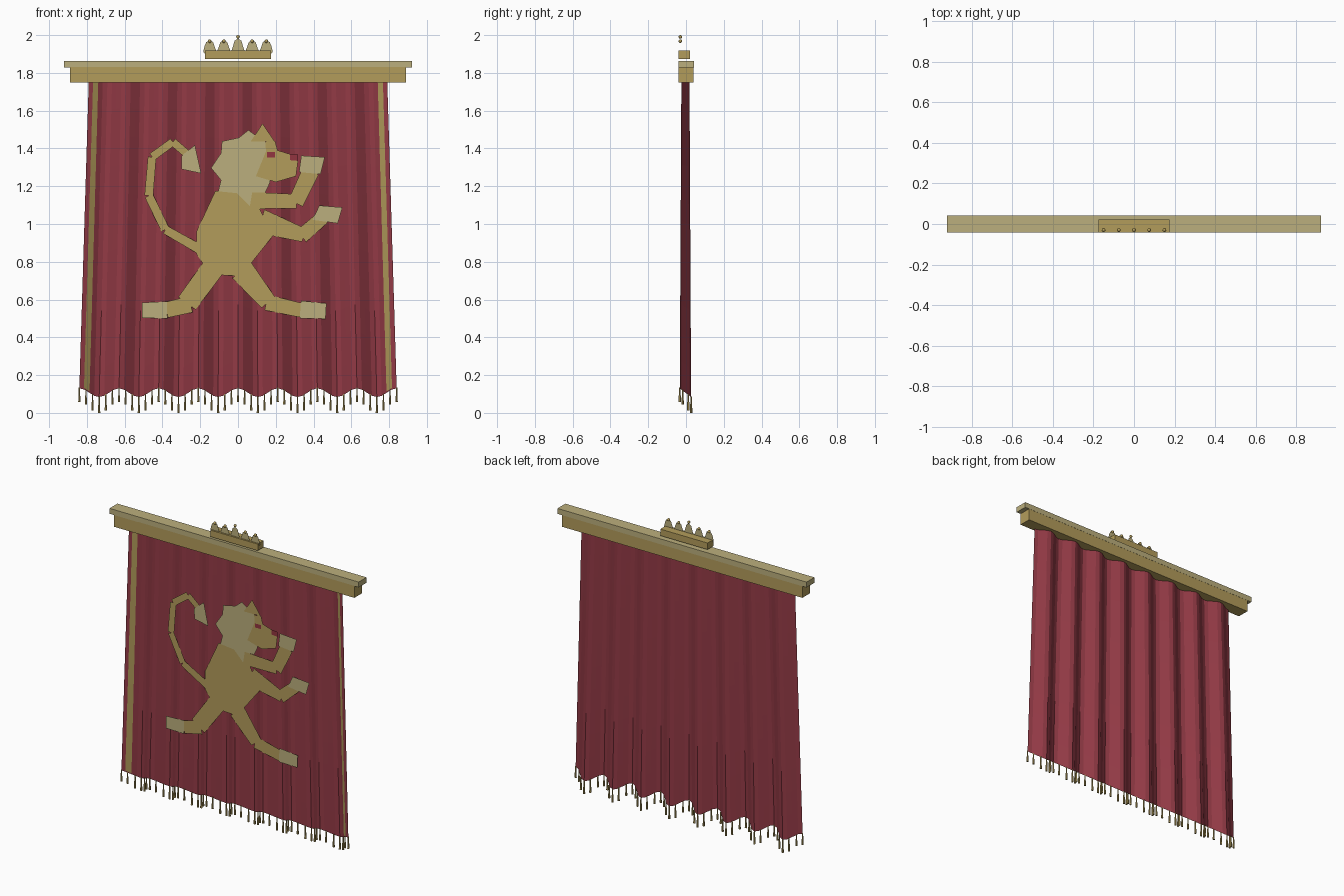
import bpy, bmesh, math
from mathutils import Vector, Matrix

if "Cube" in bpy.data.objects:
    bpy.data.objects.remove(bpy.data.objects["Cube"])


def material(name, rgb):
    m = bpy.data.materials.new(name)
    m.diffuse_color = (*rgb, 1)
    m.use_nodes = True
    m.node_tree.nodes["Principled BSDF"].inputs["Base Color"].default_value = m.diffuse_color
    return m


GOLD = material("old gold", (0.45, 0.335, 0.105))
PALE = material("pale gold", (0.50, 0.43, 0.205))
RED = material("crimson cloth", (0.29, 0.042, 0.06))
DARK = material("red detail", (0.29, 0.035, 0.05))


def finish(bm, name, mat, smooth=False):
    me = bpy.data.meshes.new(name)
    bm.to_mesh(me)
    bm.free()
    me.materials.append(mat)
    ob = bpy.data.objects.new(name, me)
    bpy.context.collection.objects.link(ob)
    for p in me.polygons:
        p.use_smooth = smooth
    return ob


def box(name, x, y0, y1, z0, z1, mat):
    bm = bmesh.new()
    bmesh.ops.create_cube(bm, size=1)
    for v in bm.verts:
        v.co = ((x if v.co.x > 0 else -x), (y1 if v.co.y > 0 else y0),
                (z1 if v.co.z > 0 else z0))
    return finish(bm, name, mat)


def plates(name, polys, y, mat):
    """Flat front-facing polygons given as (x, z) outlines."""
    bm = bmesh.new()
    for pts in polys:
        f = bm.faces.new([bm.verts.new((x, y, z)) for x, z in pts])
        f.normal_update()
        if f.normal.y > 0:
            f.normal_flip()
    return finish(bm, name, mat)


def limb(*pts):
    """Tapered quads along a path of (x, z, half width)."""
    out = []
    for (x0, z0, a), (x1, z1, b) in zip(pts, pts[1:]):
        d = Vector((x1 - x0, z1 - z0)).normalized()
        nx, nz = -d.y, d.x
        out.append([(x0 + nx * a, z0 + nz * a), (x1 + nx * b, z1 + nz * b),
                    (x1 - nx * b, z1 - nz * b), (x0 - nx * a, z0 - nz * a)])
    return out


# Hanging cloth: u runs across, t runs down
FOLDS, COLS, ROWS, TOP = 8, 64, 11, 1.76


def cloth(u, t, off=0.0):
    c = math.cos(2 * math.pi * FOLDS * u)
    amp = 0.0215 + 0.0085 * t
    bottom = 0.107 + 0.023 * c
    return Vector(((2 * u - 1) * (0.79 + 0.05 * t), -0.003 - amp * c - off,
                   TOP + (bottom - TOP) * t))


def sheet(name, us, rows, mat, off=0.0, t1=1.0):
    bm = bmesh.new()
    g = [[bm.verts.new(cloth(u, t1 * r / rows, off)) for u in us] for r in range(rows + 1)]
    for a, b in zip(g, g[1:]):
        for i in range(len(us) - 1):
            bm.faces.new((a[i], b[i], b[i + 1], a[i + 1]))
    return finish(bm, name, mat)


sheet("pleated_cloth", [i / COLS for i in range(COLS + 1)], ROWS, RED)
for side, us in (("left", (0.0145, 0.032)), ("right", (0.968, 0.9855))):
    sheet(side + "_trim", us, ROWS, GOLD, 0.002, 0.995)

# Fringe tassels along the hem
bm = bmesh.new()
for i in range(49):
    p = cloth(i / 48, 1)
    for r, drop, length in ((0.0045, 0.018, 0.044), (0.0068, 0.055, 0.036)):
        bmesh.ops.create_cone(bm, cap_ends=True, segments=6, radius1=r, radius2=r * 0.8,
                              depth=length,
                              matrix=Matrix.Translation(p - Vector((0, 0, drop))))
low = min(v.co.z for v in bm.verts)
for v in bm.verts:
    if v.co.z < low + 0.03:
        v.co.z = max(v.co.z - low, v.co.z - 0.011)
finish(bm, "fringe", GOLD)

# Wooden pelmet
box("rail", 0.89, -0.041, 0.041, 1.75, 1.83, GOLD)
box("rail_cap", 0.922, -0.041, 0.042, 1.828, 1.864, PALE)

# Crown: base, pointed plate, beads
box("crown_base", 0.175, -0.041, 0.022, 1.874, 1.918, GOLD)
outline = [(-0.172, 1.9), (-0.184, 1.91)]
bm = bmesh.new()
for i in range(5):
    cx = (i - 2) * 0.075
    h = 0.067 if i == 2 else 0.058
    outline += [(cx + dx, 1.916 + h * k) for dx, k in
                ((-0.034, 0.04), (-0.026, 0.4), (-0.018, 0.8), (0, 1),
                 (0.018, 0.8), (0.026, 0.4), (0.034, 0.04))]
    bmesh.ops.create_uvsphere(bm, u_segments=8, v_segments=6, radius=0.0095,
                              matrix=Matrix.Translation((cx, -0.03, 1.9905 if i == 2 else 1.968)))
finish(bm, "crown_beads", GOLD, True)
outline[2] = (-0.181, 1.925)
outline[3] = (-0.176, 1.945)
outline[-2] = (0.176, 1.945)
outline[-1] = (0.181, 1.925)
outline += [(0.184, 1.91), (0.172, 1.9)]
plates("crown_points", [outline], -0.03, PALE)

# Rampant beast emblem: body, limbs and tail
Y = -0.0345
plates("beast_body", [[(-.12, 1.175), (-.22, .96), (-.22, .84), (-.185, .79), (-.1, .73),
                       (-.01, .725), (.06, .78), (.195, .95), (.155, 1.0), (.12, 1.07),
                       (.06, 1.175)]], Y, GOLD)
plates("beast_legs",
       limb((-.13, .77, .06), (-.27, .58, .057)) + limb((-.25, .575, .044), (-.38, .545, .042))
       + limb((.02, .755, .065), (.16, .585, .046)) + limb((.15, .585, .042), (.335, .543, .038)),
       Y - .0004, GOLD)
plates("beast_arms",
       limb((.05, 1.125, .045), (.31, 1.12, .038)) + limb((.305, 1.11, .042), (.385, 1.28, .046))
       + limb((.12, 1.015, .065), (.35, .94, .036)) + limb((.335, .935, .04), (.45, 1.035, .037)),
       Y - .0008, GOLD)
plates("beast_tail",
       limb((-.2, .865, .026), (-.385, .97, .023), (-.472, 1.15, .023), (-.455, 1.355, .022),
            (-.345, 1.435, .021), (-.275, 1.375, .021)), Y - .0004, GOLD)

# Paws and tail tuft
plates("beast_paws",
       limb((-.375, .545, .045), (-.508, .543, .041)) + limb((.33, .547, .047), (.466, .539, .041))
       + [[(.335, 1.362), (.46, 1.354), (.437, 1.264), (.323, 1.275)],
          [(.43, 1.098), (.553, 1.088), (.528, 1.003), (.395, 1.022)]], Y - .0016, PALE)
plates("tail_tuft", [[(-.3, 1.36), (-.228, 1.418), (-.195, 1.268), (-.298, 1.29)]],
       Y - .0012, PALE)

# Head
plates("mane", [[(.055, 1.497), (.1, 1.465), (.17, 1.42), (.17, 1.22), (.145, 1.168),
                 (.075, 1.168), (.063, 1.094), (-.005, 1.163), (-.105, 1.173), (-.09, 1.232),
                 (-.143, 1.297), (-.09, 1.375), (-.085, 1.438), (.005, 1.457)]],
       Y - .0012, PALE)
plates("face", [[(.145, 1.435), (.196, 1.44), (.21, 1.39), (.275, 1.37), (.318, 1.335),
                 (.307, 1.253), (.2, 1.222), (.095, 1.253), (.148, 1.385)]], Y - .002, GOLD)
plates("ear", [[(.13, 1.532), (.193, 1.438), (.068, 1.438)]], Y - .0016, GOLD)
plates("eye_and_nose", [[(.153, 1.38), (.196, 1.38), (.196, 1.353), (.153, 1.353)],
                        [(.275, 1.372), (.318, 1.368), (.318, 1.334), (.275, 1.338)]],
       Y - .0026, DARK)
